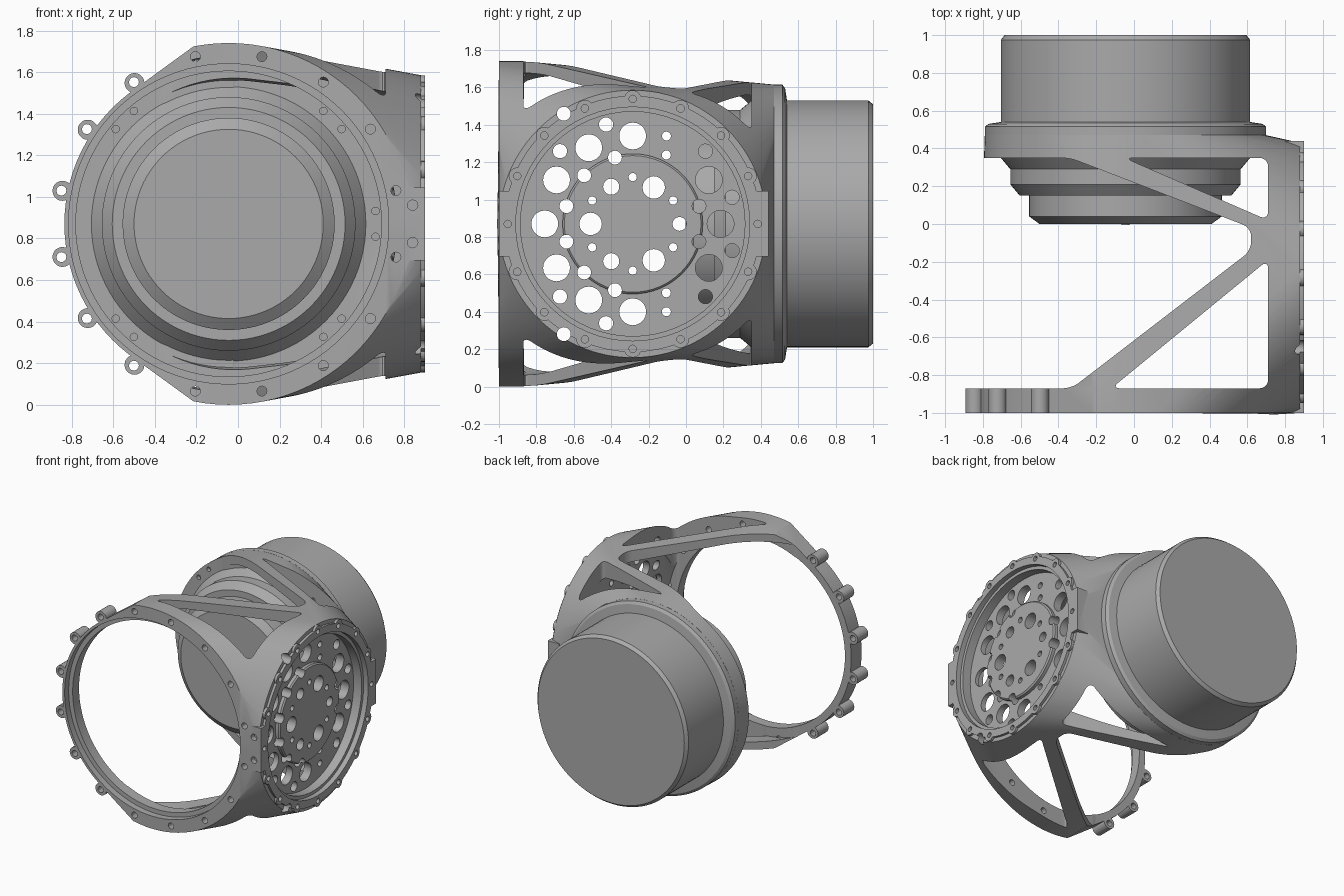
import bpy, bmesh
from math import sin, cos, pi, radians

if "Cube" in bpy.data.objects:
    bpy.data.objects.remove(bpy.data.objects["Cube"])

grey = bpy.data.materials.new("machined grey")
grey.use_nodes = True
grey.diffuse_color = (0.4, 0.4, 0.4, 1)
grey.node_tree.nodes["Principled BSDF"].inputs["Base Color"].default_value = (0.4, 0.4, 0.4, 1)

MX, MZ = -0.045, 0.87     # shared axis of front ring and motor
DY = -0.285               # side disc axis


def finish(bm, name):
    bmesh.ops.recalc_face_normals(bm, faces=bm.faces)
    me = bpy.data.meshes.new(name)
    bm.to_mesh(me)
    bm.free()
    me.materials.append(grey)
    ob = bpy.data.objects.new(name, me)
    bpy.context.collection.objects.link(ob)
    return ob


def place(axis, a, b, t):
    return (a, t, b) if axis == "y" else (t, a, b)


def add_lathe(bm, axis, a, b, profile, n=64):
    """Revolve (radius, position) pairs about an x or y axis through (a, b)."""
    rings = [[bm.verts.new(place(axis, a + r * cos(2 * pi * i / n), b + r * sin(2 * pi * i / n), t))
              for i in range(n)] for r, t in profile]
    for p, q in zip(rings, rings[1:]):
        for i in range(n):
            j = (i + 1) % n
            bm.faces.new((p[i], p[j], q[j], q[i]))
    bm.faces.new(rings[0])
    bm.faces.new(rings[-1])


def lathe(name, axis, a, b, profile, n=64):
    bm = bmesh.new()
    add_lathe(bm, axis, a, b, profile, n)
    return finish(bm, name)


def pins(name, axis, a, b, spots, t0, t1, n=20):
    """Many parallel cylinders; each spot is (angle, distance, radius)."""
    bm = bmesh.new()
    for ang, d, r in spots:
        w = radians(ang)
        add_lathe(bm, axis, a + d * cos(w), b + d * sin(w), [(r, t0), (r, t1)], n)
    return finish(bm, name)


def hull(name, points):
    bm = bmesh.new()
    for p in points:
        bm.verts.new(p)
    res = bmesh.ops.convex_hull(bm, input=bm.verts)
    bmesh.ops.delete(bm, geom=[v for v in set(res["geom_interior"] + res["geom_unused"])
                               if isinstance(v, bmesh.types.BMVert)], context="VERTS")
    bmesh.ops.dissolve_limit(bm, angle_limit=0.002, verts=bm.verts, edges=bm.edges)
    return finish(bm, name)


def circle(axis, a, b, t, radius, n=96):
    out = []
    for i in range(n):
        w = 2 * pi * i / n
        r = radius(w) if callable(radius) else radius
        out.append(place(axis, a + r * cos(w), b + r * sin(w), t))
    return out


def window(name, outline):
    """Vertical prism with rounded corners."""
    bm = bmesh.new()
    base = bm.faces.new([bm.verts.new((x, y, -0.5)) for x, y in outline])
    ext = bmesh.ops.extrude_face_region(bm, geom=[base])
    for v in ext["geom"]:
        if isinstance(v, bmesh.types.BMVert):
            v.co.z = 2.3
    edges = [e for e in bm.edges if abs(e.verts[0].co.z - e.verts[1].co.z) > 1]
    bmesh.ops.bevel(bm, geom=edges, offset=0.045, segments=5, profile=0.5, affect="EDGES")
    return finish(bm, name)


def combine(target, tool, operation):
    mod = target.modifiers.new(operation.lower(), "BOOLEAN")
    mod.object, mod.operation, mod.solver = tool, operation, "EXACT"
    bpy.context.view_layer.objects.active = target
    bpy.ops.object.modifier_apply(modifier=mod.name)
    bpy.data.objects.remove(tool)


def mirror(angles, d, r):
    return [(s * a, d, r) for a in angles for s in ((1,) if a in (0, 180) else (1, -1))]


# Housing: outer skin over front ring, side disc and rear ring
def ring_radius(w):
    return 0.79 if cos(w) < -0.22 else 0.87


housing = hull("housing",
               circle("y", MX, MZ, -1, ring_radius) + circle("y", MX, MZ, -0.87, ring_radius)
               + circle("x", DY, MZ, 0.88, 0.715) + circle("x", DY, MZ, 0.72, 0.725)
               + circle("y", MX, MZ, 0.35, 0.745) + circle("y", MX, MZ, 0.47, 0.745))

# Hollow inside, then plan windows leaving the diagonal arms
cavity = hull("cavity", circle("y", MX, MZ, -0.865, 0.81)
              + [(x, max(y, -0.865), z) for x, y, z in circle("x", DY, MZ, 0.715, 0.64)]
              + circle("y", MX, MZ, 0.345, 0.69))
combine(housing, cavity, "DIFFERENCE")
for outline in (
        [(-1.3, -0.87), (-0.33, -0.87), (0.62, -0.14), (0.62, -0.02), (-0.34, 0.35), (-1.3, 0.35)],
        [(-0.12, -0.87), (0.71, -0.87), (0.71, -0.19)],
        [(-0.05, 0.35), (0.71, 0.02), (0.71, 0.35)]):
    combine(housing, window("window", outline), "DIFFERENCE")

# Scalloped rims: lobes on the front ring, raised rim on the side disc
bolts = [11.25 + 22.5 * i for i in range(16)]
lobes = [(a, 0.815, 0.048) for a in bolts if 100 < a < 260]
combine(housing, pins("lobes", "y", MX, MZ, lobes, -1, -0.87), "UNION")
combine(housing, lathe("rim", "x", DY, MZ, [(0.685, 0.8), (0.685, 0.9)]), "UNION")
rim_bolts = [22.5 * i for i in range(16)]
combine(housing, pins("rim_lobes", "x", DY, MZ, [(a, 0.668, 0.046) for a in rim_bolts], 0.8, 0.9), "UNION")


# Screw tab between front ring and side disc
def tab(name, y0, y1):
    bm = bmesh.new()
    bmesh.ops.create_cube(bm, size=1)
    for v in bm.verts:
        v.co = (0.85 + 0.1 * v.co.x, (y0 + y1) / 2 + (y1 - y0) * v.co.y, MZ + 0.35 * v.co.z)
    return finish(bm, name)


combine(housing, tab("front_tab", -1, -0.93), "UNION")
combine(housing, tab("rear_tab", 0.36, 0.44), "UNION")

# Stepped bore of the front ring and stepped recess of the side disc
combine(housing, lathe("bore", "y", MX, MZ, [(0.77, -1.1), (0.77, -0.95), (0.735, -0.95), (0.735, -0.8)], 96),
        "DIFFERENCE")
combine(housing, lathe("recess", "x", DY, MZ, [(0.625, 1), (0.625, 0.86), (0.6, 0.86), (0.6, 0.79)]), "DIFFERENCE")
combine(housing, lathe("hub", "x", DY, MZ, [(0.375, 0.75), (0.375, 0.815), (0.365, 0.825)]), "UNION")

# Hole pattern of the side disc
holes = (mirror((0, 30, 90, 120, 150, 180), 0.47, 0.072) + mirror((15, 45, 105, 135), 0.55, 0.038)
         + mirror((15, 105, 135, 165), 0.367, 0.037) + mirror((0,), 0.25, 0.037)
         + mirror((30, 90, 150), 0.25, 0.022) + mirror((60, 180), 0.225, 0.06)
         + mirror((120,), 0.23, 0.043) + mirror((69,), 0.503, 0.024) + mirror((64,), 0.41, 0.024)
         + mirror((122,), 0.695, 0.037))
combine(housing, pins("disc_holes", "x", DY, MZ, holes, 0.5, 1.1), "DIFFERENCE")

# Screw holes
combine(housing, pins("rim_screws", "x", DY, MZ, [(a, 0.668, 0.02) for a in rim_bolts], 0.84, 1, 12), "DIFFERENCE")
combine(housing, pins("ring_screws", "y", MX, MZ, [(a, 0.82, 0.024) for a in bolts], -1.1, -0.86, 12), "DIFFERENCE")
tab_spots = [(s * 90, 0.09, 0.025) for s in (1, -1)]
combine(housing, pins("tab_screws", "y", 0.84, MZ, tab_spots, -1.1, -0.96, 12), "DIFFERENCE")
rear_spots = [(a + s, 0.709, 0.018) for a in (0, 45, 135, 225, 315) for s in (5, -5)]
combine(housing, pins("rear_screws", "y", MX, MZ, rear_spots, 0.3, 0.38, 12), "DIFFERENCE")

# Motor: stepped nose, mounting flange and drum
motor = lathe("motor", "y", MX, MZ, [
    (0.455, 0), (0.51, 0.04), (0.51, 0.15), (0.56, 0.15), (0.61, 0.21), (0.61, 0.29),
    (0.66, 0.35), (0.66, 0.471), (0.745, 0.471), (0.745, 0.515), (0.725, 0.53),
    (0.66, 0.54), (0.66, 0.975), (0.64, 1)], 96)
nose_cap = lathe("nose_cap", "y", MX, MZ, [(0.02, -0.004), (0.02, 0.01)], 16)

for ob in (housing, motor, nose_cap):
    bpy.ops.object.select_all(action="DESELECT")
    ob.select_set(True)
    bpy.context.view_layer.objects.active = ob
    bpy.ops.object.shade_smooth_by_angle(angle=radians(25))
